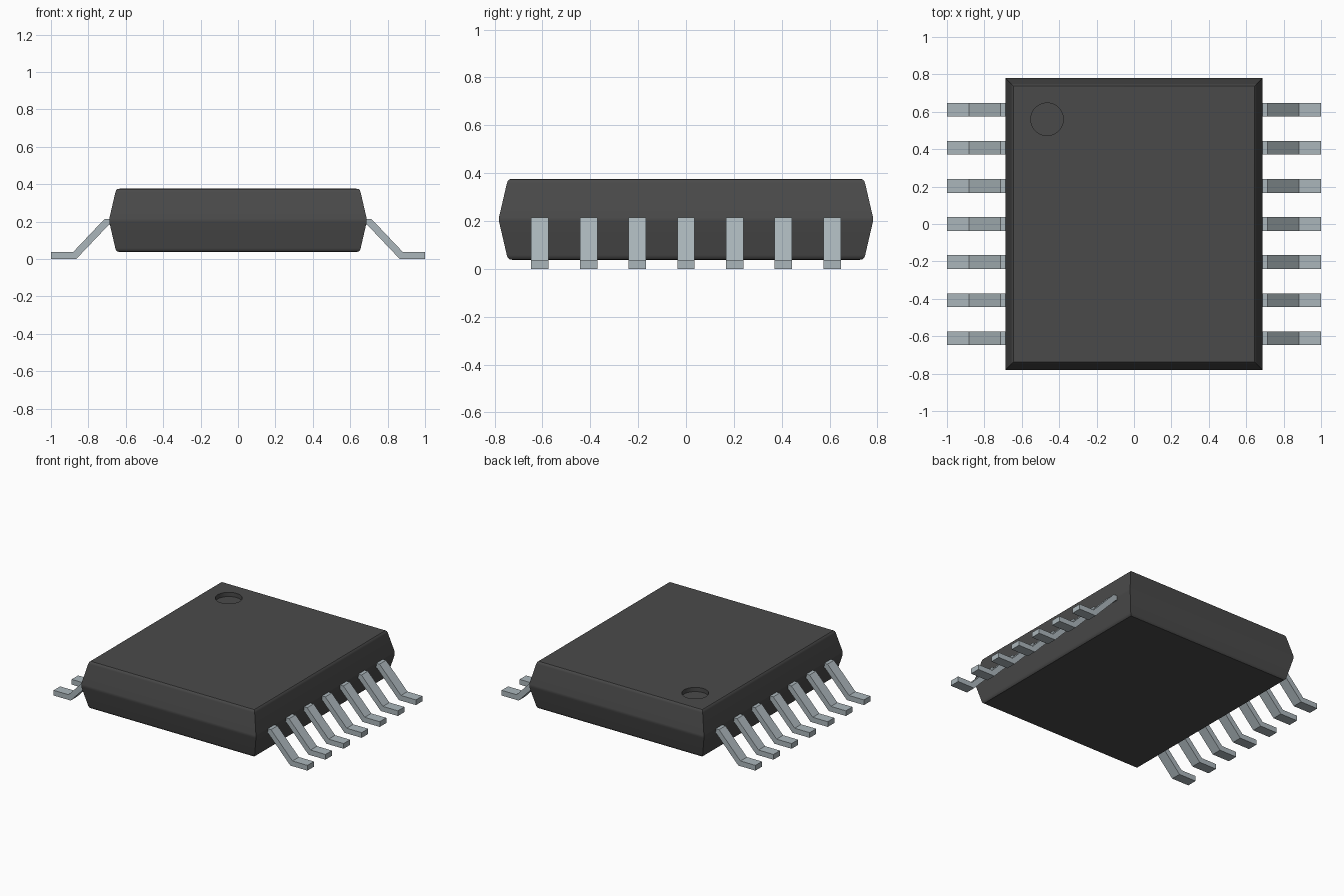
import bpy, bmesh, math

if "Cube" in bpy.data.objects:
    bpy.data.objects.remove(bpy.data.objects["Cube"])


def material(name, colour):
    m = bpy.data.materials.new(name)
    m.use_nodes = True
    m.diffuse_color = (*colour, 1)
    bsdf = m.node_tree.nodes["Principled BSDF"]
    bsdf.inputs["Base Color"].default_value = (*colour, 1)
    bsdf.inputs["Roughness"].default_value = 0.6
    return m


def add_object(name, bm, mat):
    bmesh.ops.recalc_face_normals(bm, faces=bm.faces)
    mesh = bpy.data.meshes.new(name)
    bm.to_mesh(mesh)
    bm.free()
    mesh.materials.append(mat)
    ob = bpy.data.objects.new(name, mesh)
    bpy.context.collection.objects.link(ob)
    return ob


def activate(ob):
    bpy.ops.object.select_all(action='DESELECT')
    ob.select_set(True)
    bpy.context.view_layer.objects.active = ob


plastic = material("dark grey plastic", (0.068, 0.068, 0.068))
metal = material("tinned metal", (0.41, 0.47, 0.50))

# Body: stacked rectangles (inset, height from the parting line), mirrored below
HALF_X, HALF_Y, MID_Z = 0.688, 0.781, 0.207
upper = [(0.0, 0.010), (0.0325, 0.150), (0.036, 0.160), (0.043, 0.167), (0.055, 0.169)]
rings = [(i, -h) for i, h in reversed(upper)] + upper

bm = bmesh.new()
loops = []
for inset, h in rings:
    x, y = HALF_X - inset, HALF_Y - inset
    loops.append([bm.verts.new((sx * x, sy * y, MID_Z + h))
                  for sx, sy in ((-1, -1), (1, -1), (1, 1), (-1, 1))])
for a, b in zip(loops, loops[1:]):
    for k in range(4):
        n = (k + 1) % 4
        bm.faces.new((a[k], a[n], b[n], b[k]))
bm.faces.new(loops[0][::-1])
bm.faces.new(loops[-1])
body = add_object("body", bm, plastic)

# Round orientation dimple cut into the top
bpy.ops.mesh.primitive_cylinder_add(vertices=48, radius=0.087, depth=0.06,
                                    location=(-0.465, 0.56, 0.376))
cutter = bpy.context.object
cutter.name = "dimple_cutter"
cutter.hide_render = True
cutter.data.materials.append(plastic)
cut = body.modifiers.new("dimple", 'BOOLEAN')
cut.operation = 'DIFFERENCE'
cut.solver = 'EXACT'
cut.object = cutter
activate(body)
bpy.ops.object.modifier_apply(modifier=cut.name)
bpy.data.objects.remove(cutter)
bpy.ops.object.shade_smooth_by_angle(angle=math.radians(30))
weighted = body.modifiers.new("even shading", 'WEIGHTED_NORMAL')
weighted.keep_sharp = True

# Gull-wing leads: one bent side profile extruded along y, seven per side
profile = [(0.66, 0.215), (0.713, 0.215), (0.882, 0.037), (1.0, 0.037),
           (1.0, 0.0), (0.865, 0.0), (0.692, 0.182), (0.66, 0.182)]
PITCH, WIDTH = 0.2035, 0.073


def lead(name, side, y):
    bm = bmesh.new()
    face = bm.faces.new([bm.verts.new((side * x, y - WIDTH / 2, z)) for x, z in profile])
    out = bmesh.ops.extrude_face_region(bm, geom=[face])
    verts = [v for v in out["geom"] if isinstance(v, bmesh.types.BMVert)]
    bmesh.ops.translate(bm, verts=verts, vec=(0, WIDTH, 0))
    add_object(name, bm, metal)


for side, label in ((1, "left"), (-1, "right")):
    for i in range(7):
        lead(f"{label}_lead_{i + 1}", side, (i - 3) * PITCH)
